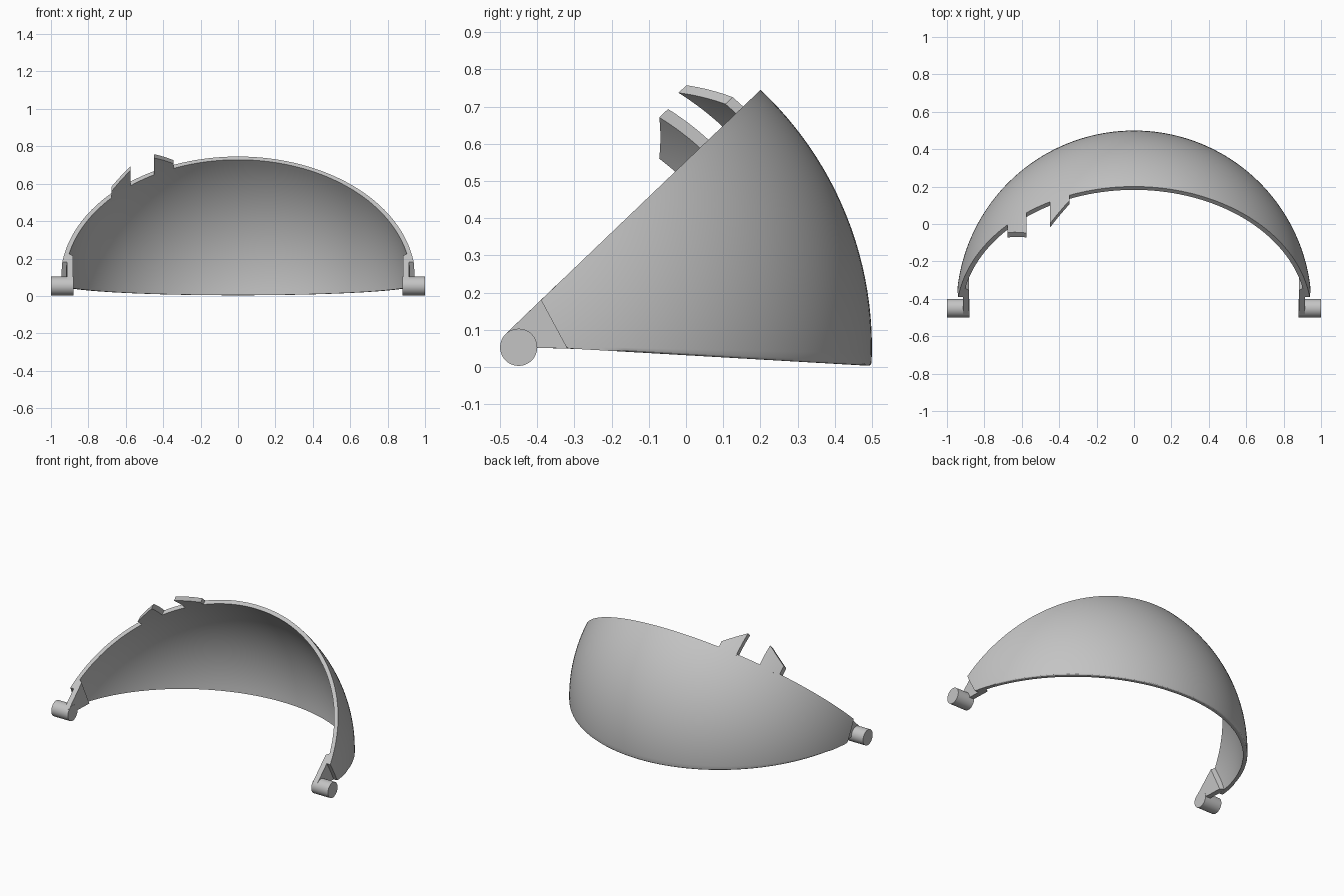
import bpy, bmesh, math
from mathutils import Vector

cube = bpy.data.objects.get("Cube")
if cube:
    bpy.data.objects.remove(cube, do_unlink=True)

PIVOT = Vector((-0.45, 0.053))      # pivot axis in the y-z plane
OUTER, INNER = 0.95, 0.925          # shell radii
TILT = math.radians(43.75)          # slope of the upper rim plane
LOW = math.radians(-3.3)            # slope of the lower rim plane
PIN_R = 0.05

grey = bpy.data.materials.new("plain grey")
grey.use_nodes = True
grey.diffuse_color = (0.55, 0.55, 0.55, 1)
grey.node_tree.nodes["Principled BSDF"].inputs["Base Color"].default_value = (0.55, 0.55, 0.55, 1)


def finish(name, bm):
    """Turn a bmesh into a shaded object."""
    bmesh.ops.recalc_face_normals(bm, faces=bm.faces)
    mesh = bpy.data.meshes.new(name)
    bm.to_mesh(mesh)
    bm.free()
    mesh.materials.append(grey)
    obj = bpy.data.objects.new(name, mesh)
    bpy.context.collection.objects.link(obj)
    bpy.ops.object.select_all(action='DESELECT')
    obj.select_set(True)
    bpy.context.view_layer.objects.active = obj
    bpy.ops.object.shade_smooth_by_angle(angle=math.radians(30))
    return obj


def curved_plate(point, rows, cols):
    """Closed solid between an outer and an inner grid; point(radius, u, v) gives positions."""
    bm = bmesh.new()
    out, inn = [[[bm.verts.new(point(r, i / rows, j / cols)) for j in range(cols + 1)]
                 for i in range(rows + 1)] for r in (OUTER, INNER)]
    for g in (out, inn):
        for i in range(rows):
            for j in range(cols):
                bm.faces.new((g[i][j], g[i + 1][j], g[i + 1][j + 1], g[i][j + 1]))
    for i in (0, rows):
        for j in range(cols):
            bm.faces.new((out[i][j], out[i][j + 1], inn[i][j + 1], inn[i][j]))
    for j in (0, cols):
        for i in range(rows):
            bm.faces.new((out[i][j], out[i + 1][j], inn[i + 1][j], inn[i][j]))
    return bm, out


# Spherical visor shell, trimmed by the rim planes and the slanted side ends
def shell_point(radius, u, v):
    s = Vector((-0.32, 0.05)).lerp(Vector((-0.39, 0.18)), u) - PIVOT
    a = LOW + (TILT - LOW) * u
    d = Vector((math.cos(a), math.sin(a)))
    x = math.sqrt(radius ** 2 - s.dot(s)) * math.sin(math.pi * (v - 0.5))
    b = s.dot(d)
    w = -b + math.sqrt(max(0, b * b - s.dot(s) + radius ** 2 - x * x))
    p = PIVOT + s + d * w
    return (x, p.x, p.y)


bm, out = curved_plate(shell_point, 24, 80)
rim = [bm.edges.get((a, b)) for a, b in zip(out[0], out[0][1:])]
bmesh.ops.bevel(bm, geom=rim, offset=0.009, segments=3, profile=0.5, affect='EDGES')
finish("visor_shell", bm)


# Two pointed teeth that continue the shell above the upper rim
def tooth(name, x0, x1, h0, h1):
    def point(radius, u, v):
        x = x0 + (x1 - x0) * v
        top = h0 + (h1 - h0) * v
        n = PIN_R - 0.01 + (top + 0.01) * u
        t = math.sqrt(radius ** 2 - n * n - x * x)
        return (x, PIVOT.x - n * math.sin(TILT) + t * math.cos(TILT),
                PIVOT.y + n * math.cos(TILT) + t * math.sin(TILT))
    finish(name, curved_plate(point, 8, 8)[0])


tooth("outer_tooth", -0.675, -0.575, 0.055, 0.135)
tooth("inner_tooth", -0.45, -0.345, 0.147, 0.038)

# Hinge arms and pivot pins on both sides
arm_profile = [(-0.485, 0.089), (-0.355, 0.214), (-0.275, 0.048), (-0.45, 0.053)]
for side, label in ((1, "left"), (-1, "right")):
    bm = bmesh.new()
    near = [bm.verts.new((side * 0.882, y, z)) for y, z in arm_profile]
    far = [bm.verts.new((side * 0.915, y, z)) for y, z in arm_profile]
    for v in far[1:3]:              # slanted end meeting the shell
        v.co.y += 0.018
    far[1].co.z += 0.017
    bm.faces.new(near)
    bm.faces.new(far)
    for k in range(4):
        m = (k + 1) % 4
        bm.faces.new((near[k], near[m], far[m], far[k]))
    finish(label + "_hinge_arm", bm)

    bm = bmesh.new()
    bmesh.ops.create_cone(bm, cap_ends=True, segments=48, radius1=PIN_R, radius2=PIN_R, depth=0.12)
    for v in bm.verts:
        x, y, z = v.co
        v.co = (side * 0.94 + z, PIVOT.x + x, PIVOT.y + y)
    finish(label + "_pivot_pin", bm)
